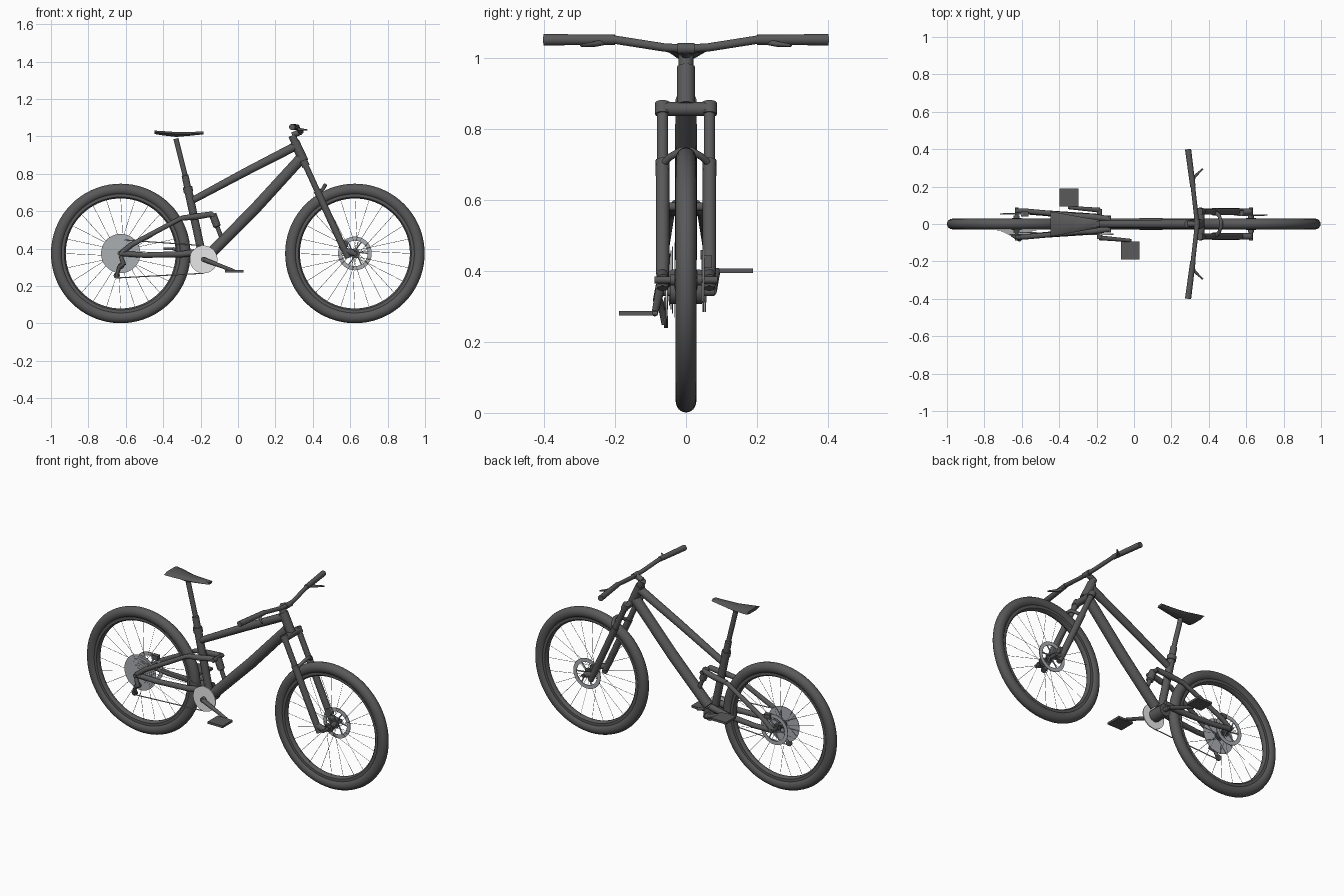
import bpy, bmesh, math
from mathutils import Vector

if "Cube" in bpy.data.objects:
    bpy.data.objects.remove(bpy.data.objects["Cube"], do_unlink=True)


def material(name, v):
    m = bpy.data.materials.new(name)
    m.use_nodes = True
    m.diffuse_color = (*v, 1)
    m.node_tree.nodes["Principled BSDF"].inputs["Base Color"].default_value = (*v, 1)
    return m


DARK = material("dark grey", (0.1, 0.1, 0.102))
STEEL = material("steel grey", (0.41, 0.43, 0.45))
SILVER = material("light silver", (0.8, 0.8, 0.8))

REAR, FRONT, AXLE = -0.627, 0.625, 0.374
CRANK = (-0.184, 0.342)


def add(name, mesh, mat, angle=40):
    ob = bpy.data.objects.new(name, mesh)
    bpy.context.collection.objects.link(ob)
    mesh.materials.clear()
    mesh.materials.append(mat)
    bpy.ops.object.select_all(action='DESELECT')
    ob.select_set(True)
    bpy.context.view_layer.objects.active = ob
    bpy.ops.object.shade_smooth_by_angle(angle=math.radians(angle))
    return ob


def rods(name, paths, mat=DARK, res=5):
    """Round tubes; each path is a list of (point, radius)."""
    cu = bpy.data.curves.new(name, 'CURVE')
    cu.dimensions = '3D'
    cu.bevel_depth = 1
    cu.bevel_resolution = res
    cu.use_fill_caps = True
    for path in paths:
        sp = cu.splines.new('POLY')
        sp.points.add(len(path) - 1)
        for p, (co, r) in zip(sp.points, path):
            p.co = (*co, 1)
            p.radius = r
    tmp = bpy.data.objects.new(name + "_tmp", cu)
    bpy.context.collection.objects.link(tmp)
    dg = bpy.context.evaluated_depsgraph_get()
    mesh = bpy.data.meshes.new_from_object(tmp.evaluated_get(dg))
    bpy.data.objects.remove(tmp)
    return add(name, mesh, mat)


def rod(name, points, r, mat=DARK):
    return rods(name, [[(p, r) for p in points]], mat)


def both(path):
    """A path and its copy across the centre plane."""
    return [path, [((p[0], -p[1], p[2]), r) for p, r in path]]


def lathe(name, profile, cx, cz, mat=DARK, steps=64):
    """Closed (radius, y) profile turned about a sideways axis."""
    bm = bmesh.new()
    rings = []
    for i in range(steps):
        a = math.tau * i / steps
        rings.append([bm.verts.new((cx + r * math.cos(a), y, cz + r * math.sin(a)))
                      for r, y in profile])
    n = len(profile)
    for i in range(steps):
        p, q = rings[i], rings[(i + 1) % steps]
        for j in range(n):
            k = (j + 1) % n
            bm.faces.new((p[j], p[k], q[k], q[j]))
    bmesh.ops.recalc_face_normals(bm, faces=bm.faces)
    mesh = bpy.data.meshes.new(name)
    bm.to_mesh(mesh)
    bm.free()
    return add(name, mesh, mat)


def ring(name, r0, r1, y, t, cx, cz, mat):
    return lathe(name, [(r0, y - t), (r1, y - t), (r1, y + t), (r0, y + t)], cx, cz, mat)


def box(name, center, size, mat=DARK):
    bm = bmesh.new()
    bmesh.ops.create_cube(bm, size=1)
    for v in bm.verts:
        v.co = Vector(center) + Vector(a * b for a, b in zip(v.co, size))
    mesh = bpy.data.meshes.new(name)
    bm.to_mesh(mesh)
    bm.free()
    return add(name, mesh, mat)


# Wheels: tyre, rim, hub, spokes and brake disc
for tag, cx, dy in (("rear", REAR, 0.054), ("front", FRONT, 0.048)):
    tyre = [(0.342 + 0.031 * math.cos(a), 0.029 * math.sin(a))
            for a in (math.tau * i / 16 for i in range(16))]
    lathe(tag + "_tyre", tyre, cx, AXLE, steps=72)
    lathe(tag + "_rim", [(0.294, -0.008), (0.302, -0.018), (0.318, -0.018),
                         (0.318, 0.018), (0.302, 0.018), (0.294, 0.008)], cx, AXLE, steps=72)
    rods(tag + "_hub", [[((cx, -0.045, AXLE), 0.016), ((cx, 0.045, AXLE), 0.016)]] +
         both([((cx, 0.027, AXLE), 0.026), ((cx, 0.032, AXLE), 0.026)]) +
         [[((cx, -0.088, AXLE), 0.01), ((cx, 0.088, AXLE), 0.01)]])
    spokes = []
    for i in range(24):
        a = math.tau * i / 24
        h = a + (0.6 if i % 4 < 2 else -0.6)
        y = 0.03 if i % 2 else -0.03
        spokes.append([((cx + 0.024 * math.cos(h), y, AXLE + 0.024 * math.sin(h)), 0.0011),
                       ((cx + 0.298 * math.cos(a), 0, AXLE + 0.298 * math.sin(a)), 0.0011)])
    rods(tag + "_spokes", spokes, STEEL, 0)
    ring(tag + "_brake_disc", 0.068, 0.09, dy, 0.002, cx, AXLE, STEEL)
    arms = []
    for i in range(6):
        a = math.tau * i / 6
        arms.append([((cx + r * math.cos(a + t), dy, AXLE + r * math.sin(a + t)), 0.004)
                     for r, t in ((0.015, 0.5), (0.072, 0))])
    rods(tag + "_disc_arms", arms, STEEL, 1)

# Main frame
rods("down_tube", [[((0.335, 0, 0.88), 0.03), ((0.09, 0, 0.612), 0.031),
                    ((-0.15, 0, 0.37), 0.03)]])
rods("top_tube", [[((0.312, 0, 0.95), 0.024), ((0.05, 0, 0.815), 0.022),
                   ((-0.24, 0, 0.66), 0.019)]])
rod("head_tube", [(0.302, 0, 0.972), (0.353, 0, 0.865)], 0.026)
rod("seat_tube", [(-0.19, 0, 0.36), (-0.268, 0, 0.72)], 0.022)
rod("seat_collar", [(-0.264, 0, 0.70), (-0.27, 0, 0.73)], 0.026)
rods("seat_post", [[((-0.268, 0, 0.72), 0.019), ((-0.283, 0, 0.79), 0.019),
                    ((-0.284, 0, 0.795), 0.014), ((-0.332, 0, 0.988), 0.014)]])
rod("crank_shell", [(CRANK[0], -0.045, CRANK[1]), (CRANK[0], 0.045, CRANK[1])], 0.037)

# Rear suspension: stays, link and damper
rods("chain_stays", both([((REAR, 0.07, AXLE), 0.015), ((-0.50, 0.06, 0.365), 0.015),
                          ((-0.30, 0.045, 0.37), 0.017), ((-0.19, 0.035, 0.385), 0.019)]))
rods("seat_stays", both([((REAR, 0.07, AXLE), 0.014), ((-0.57, 0.068, 0.42), 0.014),
                         ((-0.31, 0.045, 0.56), 0.013), ((-0.27, 0.04, 0.565), 0.013)]))
rods("rocker_link", both([((-0.30, 0.042, 0.563), 0.014), ((-0.22, 0.038, 0.572), 0.017),
                          ((-0.135, 0.028, 0.585), 0.015)]))
rods("link_pivots", [[((x, -0.046, z), r), ((x, 0.046, z), r)]
                     for x, z, r in ((-0.235, 0.57, 0.014), (-0.135, 0.58, 0.012))])
rods("damper", [[((-0.136, 0, 0.585), 0.021), ((-0.112, 0, 0.52), 0.021),
                 ((-0.11, 0, 0.515), 0.012), ((-0.085, 0, 0.45), 0.012)]])

# Fork
def steer(z, y):
    return (0.29 + 0.46 * (1.0 - z), y, z)

rods("fork_crown", [[(steer(0.855, -0.066), 0.02), (steer(0.855, 0.066), 0.02)]] +
     both([(steer(0.84, 0.066), 0.021), (steer(0.872, 0.066), 0.021)]))
rods("fork_stanchions", both([(steer(0.86, 0.066), 0.016), (steer(0.68, 0.066), 0.016)]))
rods("fork_lowers", both([(steer(0.71, 0.066), 0.02), (steer(0.66, 0.066), 0.019),
                          (steer(0.42, 0.066), 0.019), (steer(0.35, 0.066), 0.016)]))
rods("fork_dropouts", both([(steer(0.39, 0.066), 0.017), ((FRONT, 0.066, AXLE), 0.017)]))
rod("fork_arch", [(0.43, -0.07, 0.695), (0.455, -0.045, 0.72), (0.465, -0.015, 0.738),
                  (0.465, 0.015, 0.738), (0.455, 0.045, 0.72), (0.43, 0.07, 0.695)], 0.01)
box("front_caliper", (0.57, 0.058, 0.425), (0.035, 0.03, 0.035))
box("rear_caliper", (-0.585, 0.054, 0.445), (0.04, 0.026, 0.026))

# Cockpit
rod("headset_spacers", [(0.304, 0, 0.97), (0.289, 0, 1.005)], 0.021)
rod("stem", [(0.29, 0, 1.006), (0.335, 0, 1.024)], 0.016)
rod("stem_clamp", [(0.335, -0.024, 1.025), (0.335, 0.024, 1.025)], 0.0155)
half = [(0.29, 0.39, 1.05), (0.315, 0.2, 1.05), (0.331, 0.06, 1.028)]
rod("handlebar", half + [(0.335, 0, 1.025)] + [(x, -y, z) for x, y, z in reversed(half)], 0.012)
rods("grips", both([((0.289, 0.4, 1.05), 0.0165), ((0.315, 0.2, 1.05), 0.0145)]))
rods("brake_levers", both([((0.31, 0.225, 1.045), 0.009), ((0.325, 0.255, 1.038), 0.008),
                           ((0.368, 0.295, 1.034), 0.004)]))

# Saddle: lofted sections of (x, half width, top, bottom)
bm = bmesh.new()
sections = [(-0.447, 0.066, 1.031, 1.013), (-0.40, 0.059, 1.028, 1.005), (-0.33, 0.046, 1.023, 0.997),
            (-0.25, 0.032, 1.024, 1.004), (-0.185, 0.021, 1.026, 1.011)]
loops = []
for x, w, t, b in sections:
    loops.append([bm.verts.new((x, y, z)) for y, z in
                  ((-w, t - 0.01), (-w * 0.6, t), (w * 0.6, t), (w, t - 0.01),
                   (w * 0.5, b), (-w * 0.5, b))])
for p, q in zip(loops, loops[1:]):
    for j in range(6):
        k = (j + 1) % 6
        bm.faces.new((p[j], p[k], q[k], q[j]))
bm.faces.new(loops[0])
bm.faces.new(loops[-1])
bmesh.ops.recalc_face_normals(bm, faces=bm.faces)
saddle = bpy.data.meshes.new("saddle")
bm.to_mesh(saddle)
bm.free()
add("saddle", saddle, DARK)

# Cranks and pedals
for tag, s, px, pz in (("right", -1, -0.02, 0.28), ("left", 1, -0.348, 0.40)):
    rods(tag + "_crank", [[((CRANK[0], s * 0.074, CRANK[1]), 0.013),
                           ((px, s * 0.088, pz), 0.009)]])
    rod(tag + "_pedal_axle", [(px, s * 0.08, pz), (px, s * 0.12, pz)], 0.006)
    box(tag + "_pedal", (px, s * 0.141, pz), (0.1, 0.095, 0.013))
rod("crank_axle", [(CRANK[0], -0.08, CRANK[1]), (CRANK[0], 0.08, CRANK[1])], 0.014)

# Drivetrain
ring("chainring", 0.012, 0.074, -0.055, 0.003, *CRANK, SILVER)
for i in range(7):
    ring("cassette_cog_%d" % (i + 1), 0.014, 0.105 - 0.011 * i,
         -0.033 - 0.0045 * i, 0.0012, REAR, AXLE, STEEL)
rod("chain_upper", [(-0.61, -0.045, 0.446), (CRANK[0], -0.055, CRANK[1] + 0.074)], 0.003, STEEL)
rod("chain_lower", [(-0.648, -0.055, 0.243), (CRANK[0], -0.055, CRANK[1] - 0.074)], 0.003, STEEL)
rods("derailleur", [[((REAR, -0.075, 0.36), 0.01), ((-0.612, -0.08, 0.318), 0.014),
                     ((-0.635, -0.068, 0.30), 0.011), ((-0.65, -0.06, 0.25), 0.009)]])
rods("guide_wheels", [[((x, -0.062, z), r), ((x, -0.05, z), r)]
                      for x, z, r in ((-0.625, 0.308, 0.017), (-0.648, 0.256, 0.017))])
